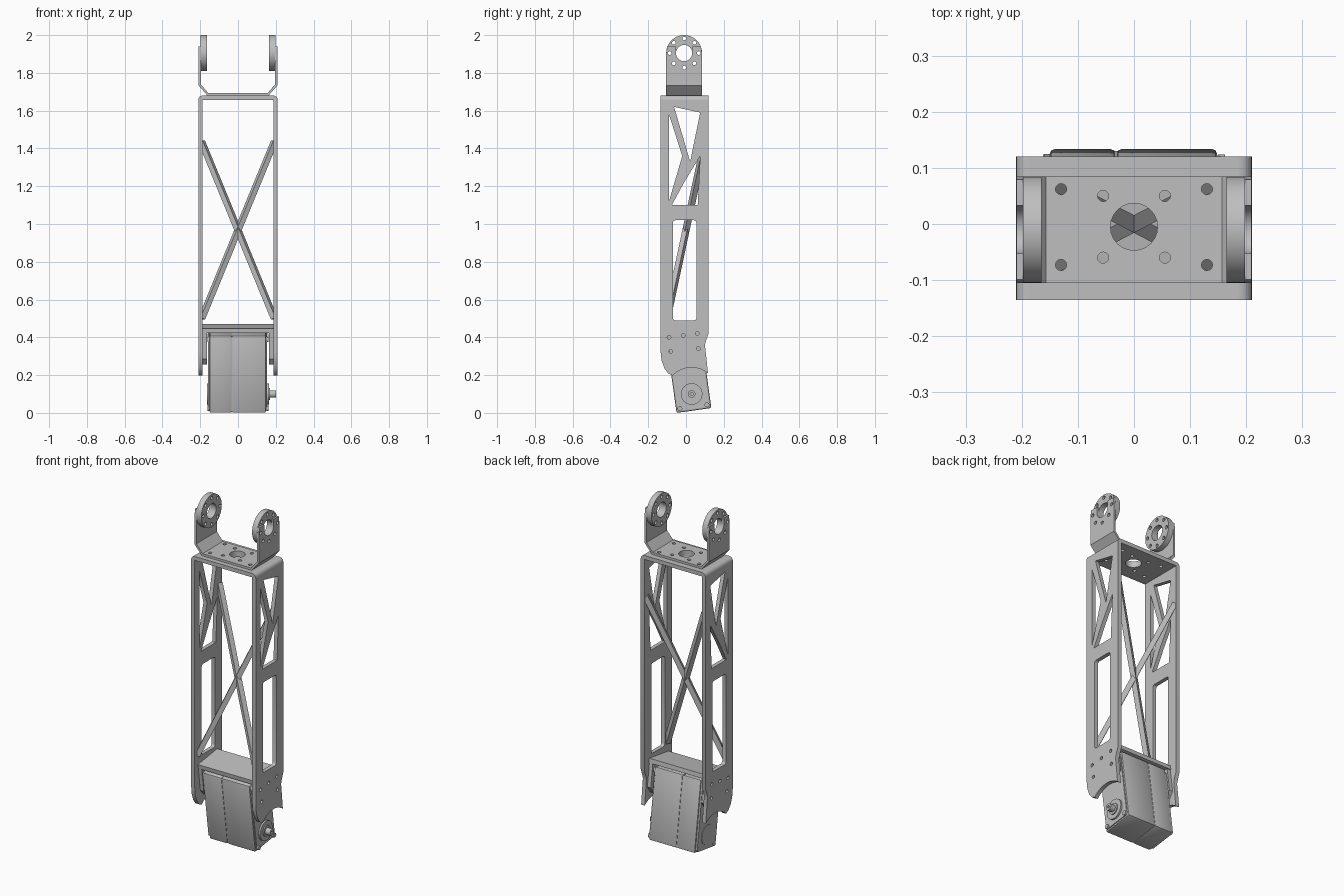
import bpy, bmesh
from math import sin, cos, pi, radians
from mathutils import Matrix, Vector

old = bpy.data.objects.get("Cube")
if old:
    bpy.data.objects.remove(old, do_unlink=True)

metal = bpy.data.materials.new("light_grey_metal")
metal.use_nodes = True
grey = (0.52, 0.52, 0.52, 1)
metal.diffuse_color = grey
metal.node_tree.nodes["Principled BSDF"].inputs["Base Color"].default_value = grey

# Drawing planes: local z is the thickness direction
XY = Matrix.Identity(4)
YZ = Matrix(((0, 0, 1), (1, 0, 0), (0, 1, 0))).to_4x4()
XZ = Matrix(((1, 0, 0), (0, 0, -1), (0, 1, 0))).to_4x4()
# Motor frame: origin on the output shaft, tilted about x
MOTOR = Matrix.Translation((0, 0.03, 0.1)) @ Matrix.Rotation(radians(8), 4, 'X')


def finish(name, bm, matrix):
    bm.transform(matrix)
    bmesh.ops.recalc_face_normals(bm, faces=bm.faces)
    mesh = bpy.data.meshes.new(name)
    bm.to_mesh(mesh)
    bm.free()
    mesh.materials.append(metal)
    ob = bpy.data.objects.new(name, mesh)
    bpy.context.collection.objects.link(ob)
    bpy.ops.object.select_all(action='DESELECT')
    ob.select_set(True)
    bpy.context.view_layer.objects.active = ob
    bpy.ops.object.shade_smooth_by_angle(angle=radians(35))
    return ob


def arc(u, v, r, start=0, end=360, n=24):
    full = abs(end - start) == 360
    steps = n if full else n - 1
    angles = [radians(start + (end - start) * i / steps) for i in range(n)]
    return [(u + r * cos(a), v + r * sin(a)) for a in angles]


def hole(u, v, r=0.01):
    return arc(u, v, r, n=12)


def rounded_rect(u0, u1, v0, v1, r):
    return (arc(u1 - r, v1 - r, r, 0, 90, 5) + arc(u0 + r, v1 - r, r, 90, 180, 5)
            + arc(u0 + r, v0 + r, r, 180, 270, 5) + arc(u1 - r, v0 + r, r, 270, 360, 5))


def plate(name, outline, low, high, plane=XY, holes=(), frame=XY):
    """Flat outline with holes, extruded from low to high."""
    curve = bpy.data.curves.new(name, 'CURVE')
    curve.dimensions = '2D'
    curve.fill_mode = 'BOTH'
    curve.extrude = (high - low) / 2
    for loop in [outline, *holes]:
        spline = curve.splines.new('POLY')
        spline.points.add(len(loop) - 1)
        for p, (u, v) in zip(spline.points, loop):
            p.co = (u, v, 0, 1)
        spline.use_cyclic_u = True
    temp = bpy.data.objects.new(name + "_curve", curve)
    mesh = bpy.data.meshes.new_from_object(temp)
    bm = bmesh.new()
    bm.from_mesh(mesh)
    bpy.data.objects.remove(temp)
    bpy.data.curves.remove(curve)
    bpy.data.meshes.remove(mesh)
    bmesh.ops.remove_doubles(bm, verts=bm.verts, dist=0.0001)
    shift = Matrix.Translation((0, 0, (low + high) / 2))
    return finish(name, bm, frame @ plane @ shift)


def box(name, low, high, frame=XY, bevel=0):
    low, high = Vector(low), Vector(high)
    bm = bmesh.new()
    bmesh.ops.create_cube(bm, size=1)
    bm.transform(Matrix.Translation((low + high) / 2) @ Matrix.Diagonal((*(high - low), 1)))
    if bevel:
        bmesh.ops.bevel(bm, geom=bm.edges[:], offset=bevel, segments=2,
                        profile=0.5, affect='EDGES')
    return finish(name, bm, frame)


def sides(name, outline, low, high, holes=(), frame=XY):
    """Matching plates on both sides, low and high measured outward."""
    plate("left_" + name, outline, low, high, YZ, holes, frame)
    plate("right_" + name, outline, -high, -low, YZ, holes, frame)


# Side plates with truss windows and motor notch
outline = ([(-0.135, 1.657), (-0.135, 0.33), (-0.13, 0.28), (-0.115, 0.237), (-0.095, 0.21)]
           + arc(0.03, 0.1, 0.14, 136, 52, 14)
           + [(0.108, 0.29), (0.1, 0.36), (0.107, 0.385), (0.12, 0.42), (0.12, 1.657)])
windows = [
    rounded_rect(-0.07, 0.055, 0.49, 1.02, 0.014),
    [(-0.09, 1.58), (-0.09, 1.12), (-0.02, 1.36)],
    [(-0.063, 1.62), (0.075, 1.59), (0.022, 1.33)],
    [(0.075, 1.36), (0.062, 1.10), (-0.075, 1.10), (-0.01, 1.22)],
]
bolts = [(-0.09, 0.40), (-0.015, 0.41), (0.06, 0.42), (-0.08, 0.325), (0.065, 0.34)]
sides("side_plate", outline, 0.187, 0.21, windows + [hole(u, v) for u, v in bolts])

# Top plate, its rounded corners, and the fork base above it
base_holes = [arc(0, -0.005, 0.042)]
for s in (-1, 1):
    base_holes += [hole(s * u, v) for u, v in
                   ((0.13, 0.062), (0.13, -0.073), (0.055, 0.05), (0.055, -0.06))]
plate("top_plate", [(-0.187, -0.135), (0.187, -0.135), (0.187, 0.12), (-0.187, 0.12)],
      1.657, 1.68, XY, base_holes)
plate("fork_base", [(-0.162, -0.105), (0.162, -0.105), (0.162, 0.085), (-0.162, 0.085)],
      1.68, 1.693, XY, base_holes)
for s, side in ((1, "left"), (-1, "right")):
    corner = [(s * 0.187, 1.657)] + [(s * u, v) for u, v in arc(0.187, 1.657, 0.023, 0, 90, 7)]
    plate(side + "_top_corner", corner, -0.12, 0.135, XZ)
    bend = [(0.162, 1.68), (0.209, 1.734), (0.209, 1.74), (0.197, 1.74), (0.157, 1.693)]
    plate(side + "_fork_bend", [(s * u, v) for u, v in bend], -0.085, 0.105, XZ)

# Fork arms with open slots
ring = [arc(-0.01, 1.905, 0.077, a, a + 1, 2)[0] for a in range(0, 360, 45)]
arm = ([(-0.105, 1.737), (0.085, 1.737), (0.085, 1.905), (0.079, 1.94), (0.033, 1.94)]
       + arc(-0.01, 1.905, 0.043, 0, -180, 14)
       + [(-0.053, 1.94), (-0.099, 1.94), (-0.105, 1.905)])
sides("fork_arm", arm, 0.197, 0.209, [hole(u, v) for u, v in ring if v < 1.91])

# Round horns inside the fork arms
sides("horn_ring", arc(-0.01, 1.905, 0.095, n=40), 0.165, 0.198,
      [arc(-0.01, 1.905, 0.043)] + [hole(u, v) for u, v in ring])

# Crossed diagonal braces
for s, name in ((1, "rising_left_brace"), (-1, "rising_right_brace")):
    a, b = Vector((-s * 0.192, -0.1, 0.5)), Vector((s * 0.192, 0.1, 1.435))
    d = b - a
    turn = d.to_track_quat('Z', 'Y').to_matrix().to_4x4()
    box(name, (-0.014, -0.014, -d.length / 2), (0.014, 0.014, d.length / 2),
        Matrix.Translation((a + b) / 2) @ turn)

# Tilted motor mount
box("mount_shelf", (-0.187, -0.085, 0.337), (0.187, 0.095, 0.362), MOTOR)
tab = [(-0.085, 0.337), (-0.085, 0.2), (-0.06, 0.165), (0.06, 0.165), (0.09, 0.2), (0.09, 0.337)]
sides("mount_tab", tab, 0.165, 0.187, frame=MOTOR)

# Motor: two shells around a seam, end covers, bosses and screws
box("motor_right_shell", (-0.15, -0.093, -0.088), (-0.033, 0.093, 0.325), MOTOR, 0.008)
box("motor_left_shell", (-0.031, -0.093, -0.088), (0.148, 0.093, 0.325), MOTOR, 0.008)
box("motor_seam", (-0.06, -0.089, -0.084), (0.0, 0.089, 0.321), MOTOR)
plate("motor_right_cover", rounded_rect(-0.086, 0.086, -0.081, 0.318, 0.015),
      -0.16, -0.149, YZ, frame=MOTOR)
plate("motor_left_cover", rounded_rect(-0.084, 0.084, -0.079, 0.316, 0.015),
      0.147, 0.153, YZ, frame=MOTOR)
sides("motor_boss", arc(0, 0, 0.057, n=32), 0.15, 0.163, frame=MOTOR)
for i, (u, v) in enumerate([(-0.072, -0.068), (0.072, -0.068), (-0.072, 0.3), (0.072, 0.3)]):
    sides("motor_screw_%d" % (i + 1), hole(u, v, 0.013), 0.15, 0.162, frame=MOTOR)

# Output shaft
plate("shaft_collar", arc(0, 0, 0.032), 0.16, 0.169, YZ, frame=MOTOR)
plate("output_shaft", arc(0, 0, 0.02), 0.16, 0.2, YZ, [hole(0, 0, 0.008)], MOTOR)
